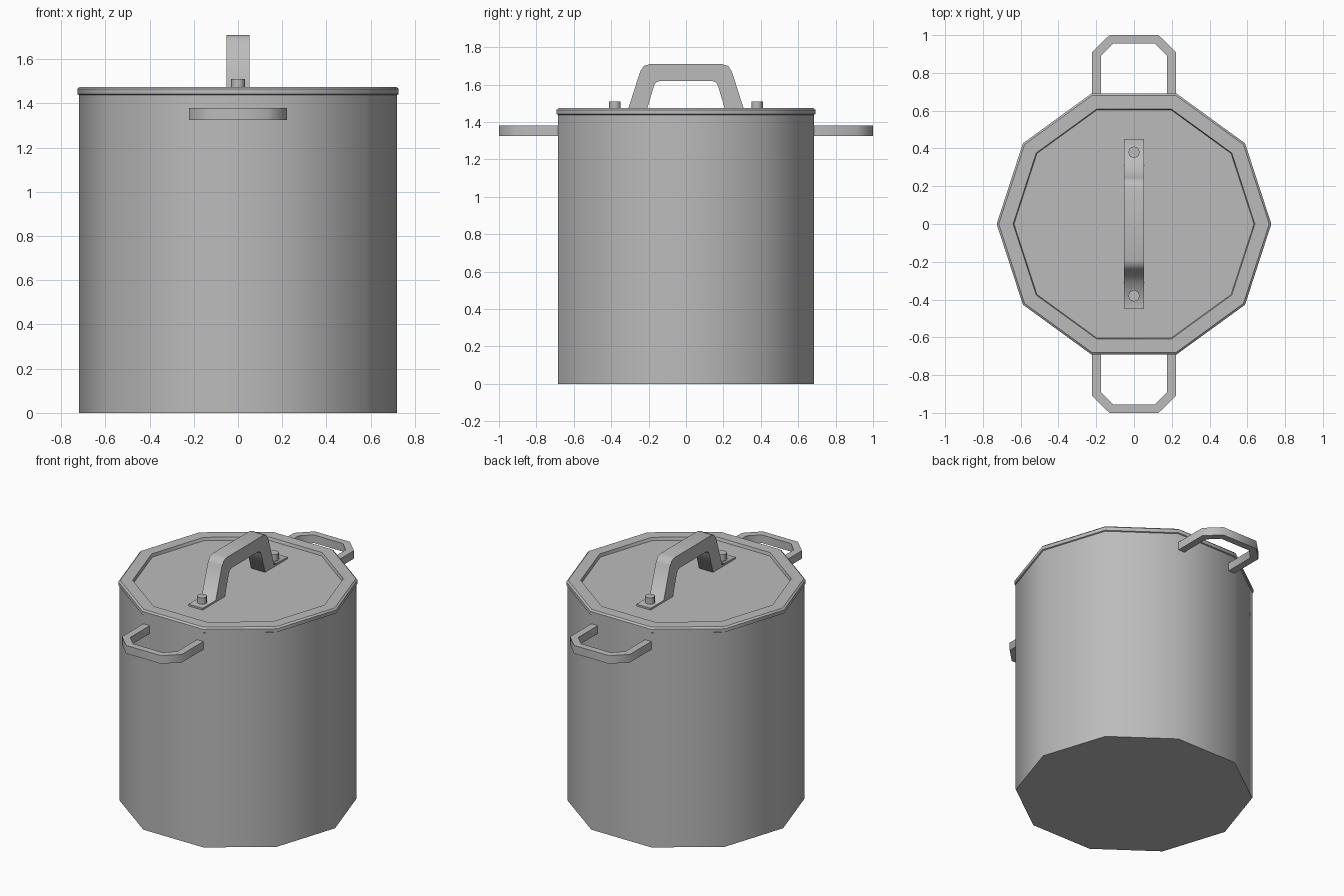
import bpy, bmesh, math

if "Cube" in bpy.data.objects:
    bpy.data.objects.remove(bpy.data.objects["Cube"])

SIDES = 10
steel = bpy.data.materials.new("brushed_steel")
steel.diffuse_color = (0.5, 0.5, 0.5, 1)
steel.use_nodes = True
steel.node_tree.nodes["Principled BSDF"].inputs["Base Color"].default_value = steel.diffuse_color


def finish(name, bm, angle):
    """Turn a bmesh into a named, smooth-shaded steel object."""
    bmesh.ops.recalc_face_normals(bm, faces=bm.faces)
    mesh = bpy.data.meshes.new(name)
    bm.to_mesh(mesh)
    bm.free()
    mesh.materials.append(steel)
    obj = bpy.data.objects.new(name, mesh)
    bpy.context.collection.objects.link(obj)
    bpy.ops.object.select_all(action='DESELECT')
    obj.select_set(True)
    bpy.context.view_layer.objects.active = obj
    bpy.ops.object.shade_smooth_by_angle(angle=math.radians(angle))
    return obj


def lathe(name, profile, sides, centre=(0, 0), angle=40):
    """Closed solid from (radius, z) rings, capped at both ends."""
    bm = bmesh.new()
    rings = []
    for r, z in profile:
        rings.append([bm.verts.new((centre[0] + r * math.cos(2 * math.pi * i / sides),
                                    centre[1] + r * math.sin(2 * math.pi * i / sides), z))
                      for i in range(sides)])
    for a, b in zip(rings, rings[1:]):
        for i in range(sides):
            j = (i + 1) % sides
            bm.faces.new((a[i], a[j], b[j], b[i]))
    bm.faces.new(rings[0])
    bm.faces.new(rings[-1])
    return finish(name, bm, angle)


def strip(name, outer, inner, place, lo, hi, angle):
    """Bar between two matching outlines, extruded from lo to hi."""
    bm = bmesh.new()
    rows = [[bm.verts.new(place(p, d)) for p in line]
            for line, d in ((outer, lo), (outer, hi), (inner, hi), (inner, lo))]
    for k in range(4):
        a, b = rows[k], rows[(k + 1) % 4]
        for i in range(len(a) - 1):
            bm.faces.new((a[i], a[i + 1], b[i + 1], b[i]))
    for end in (0, -1):
        bm.faces.new([r[end] for r in rows])
    return finish(name, bm, angle)


def mirrored(half):
    return half + [(-u, v) for u, v in reversed(half)]


# Pot body
lathe("pot_body", [(0.72, 0), (0.72, 1.44)], SIDES)

# Lid with raised rim and sunken centre
lathe("lid", [(0.715, 1.436), (0.727, 1.442), (0.727, 1.465), (0.716, 1.475),
              (0.64, 1.475), (0.635, 1.455)], SIDES)

# Lid handle: flat feet, sloping legs, rounded top corners
strip("lid_handle",
      mirrored([(-0.45, 1.467), (-0.31, 1.467), (-0.245, 1.67), (-0.225, 1.7), (-0.19, 1.71)]),
      mirrored([(-0.45, 1.454), (-0.213, 1.454), (-0.172, 1.59), (-0.162, 1.61), (-0.14, 1.62)]),
      lambda p, d: (d, p[0], p[1]), -0.052, 0.052, 80)

for s, label in ((-1, "front"), (1, "back")):
    # Lid bolt through the handle foot
    lathe(label + "_bolt", [(0.031, 1.46), (0.031, 1.51)], 8, (0, s * 0.38), 50)
    # Side handle loop
    strip(label + "_side_handle",
          mirrored([(-0.222, 0.675), (-0.222, 0.91), (-0.13, 1.0)]),
          mirrored([(-0.175, 0.675), (-0.175, 0.89), (-0.11, 0.955)]),
          lambda p, d: (p[0], s * p[1], d), 1.326, 1.38, 50)
